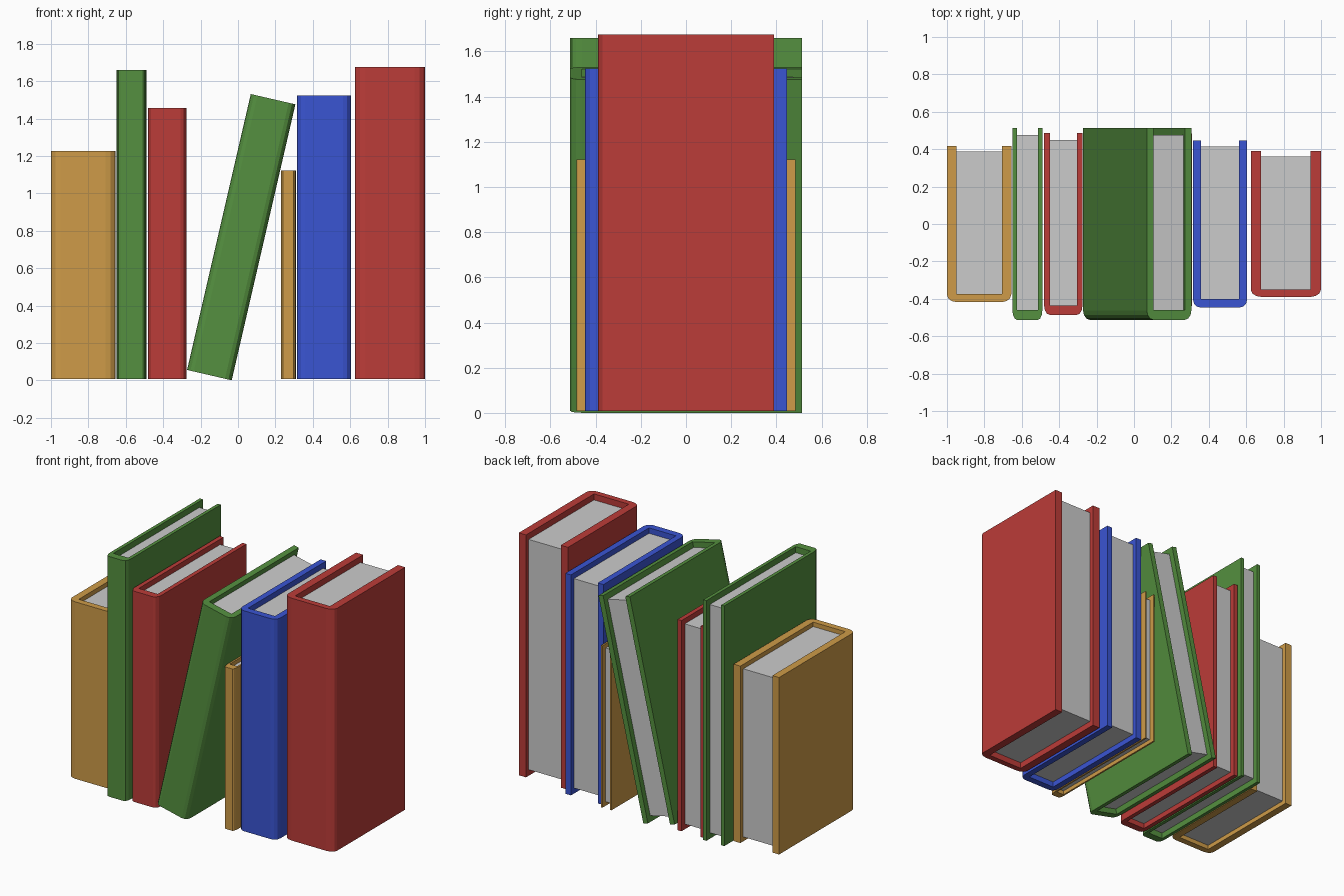
import bpy, bmesh
from math import sin, cos, pi, radians

if "Cube" in bpy.data.objects:
    bpy.data.objects.remove(bpy.data.objects["Cube"])

# cover colours
COLOURS = {
    "ochre": (0.62, 0.33, 0.065, 1),
    "green": (0.09, 0.28, 0.05, 1),
    "red": (0.50, 0.045, 0.04, 1),
    "blue": (0.042, 0.09, 0.65, 1),
}
MATS = {}
for key, rgba in COLOURS.items():
    MATS[key] = bpy.data.materials.new(key + "_cover")
    MATS[key].diffuse_color = rgba


def prism(name, outline, z0, z1, mat=None):
    """Extrude a closed outline upward into a flat-faced solid."""
    bm = bmesh.new()
    face = bm.faces.new([bm.verts.new((x, y, z0)) for x, y in outline])
    top = bmesh.ops.extrude_face_region(bm, geom=[face])["geom"]
    verts = [g for g in top if isinstance(g, bmesh.types.BMVert)]
    bmesh.ops.translate(bm, verts=verts, vec=(0, 0, z1 - z0))
    bmesh.ops.recalc_face_normals(bm, faces=bm.faces)
    mesh = bpy.data.meshes.new(name)
    bm.to_mesh(mesh)
    bm.free()
    ob = bpy.data.objects.new(name, mesh)
    bpy.context.collection.objects.link(ob)
    if mat:
        mesh.materials.append(mat)
    return ob


def book(name, colour, x, z, w, d, h, tilt=0):
    """U-shaped cover with a rounded spine, around a recessed page block."""
    a, b = w / 2, d / 2
    t, spine = 0.147 * w, 0.052 * d      # board and spine thickness
    rx, ry = 0.15 * w, 0.05 * d          # spine corner radii
    arc = [(a - rx + rx * sin(i * pi / 6), -b + ry - ry * cos(i * pi / 6))
           for i in range(4)]
    right = arc + [(a, b), (a - t, b), (a - t, -b + spine)]
    left = [(-px, py) for px, py in reversed(right)]
    cover = prism(name + "_cover", right + left, 0, h, MATS[colour])

    # page block
    p, back, gap = a - t, b - 0.037 * d, 0.025 * h
    pages = prism(name + "_pages",
                  [(-p, -b + spine), (p, -b + spine), (p, back), (-p, back)],
                  gap, h - gap)
    for ob in (cover, pages):
        ob.location = (x, 0, z)
        ob.rotation_euler.y = radians(tilt)


# row of books, left to right
book("wide_ochre_book", "ochre", -0.828, 0.008, 0.345, 0.835, 1.217)
book("tall_green_book", "green", -0.57, 0.008, 0.16, 1.025, 1.652)
book("slim_red_book", "red", -0.378, 0.008, 0.205, 0.972, 1.449)
book("leaning_green_book", "green", -0.153, 0.028, 0.245, 1.025, 1.514, 13)
book("thin_ochre_book", "ochre", 0.269, 0.008, 0.08, 0.969, 1.113)
book("blue_book", "blue", 0.46, 0.008, 0.29, 0.895, 1.516)
book("tall_red_book", "red", 0.812, 0.008, 0.375, 0.78, 1.667)

for m in bpy.data.materials:
    if m.users and not m.is_grease_pencil:
        m.use_nodes = True
        m.node_tree.nodes["Principled BSDF"].inputs["Base Color"].default_value = m.diffuse_color
